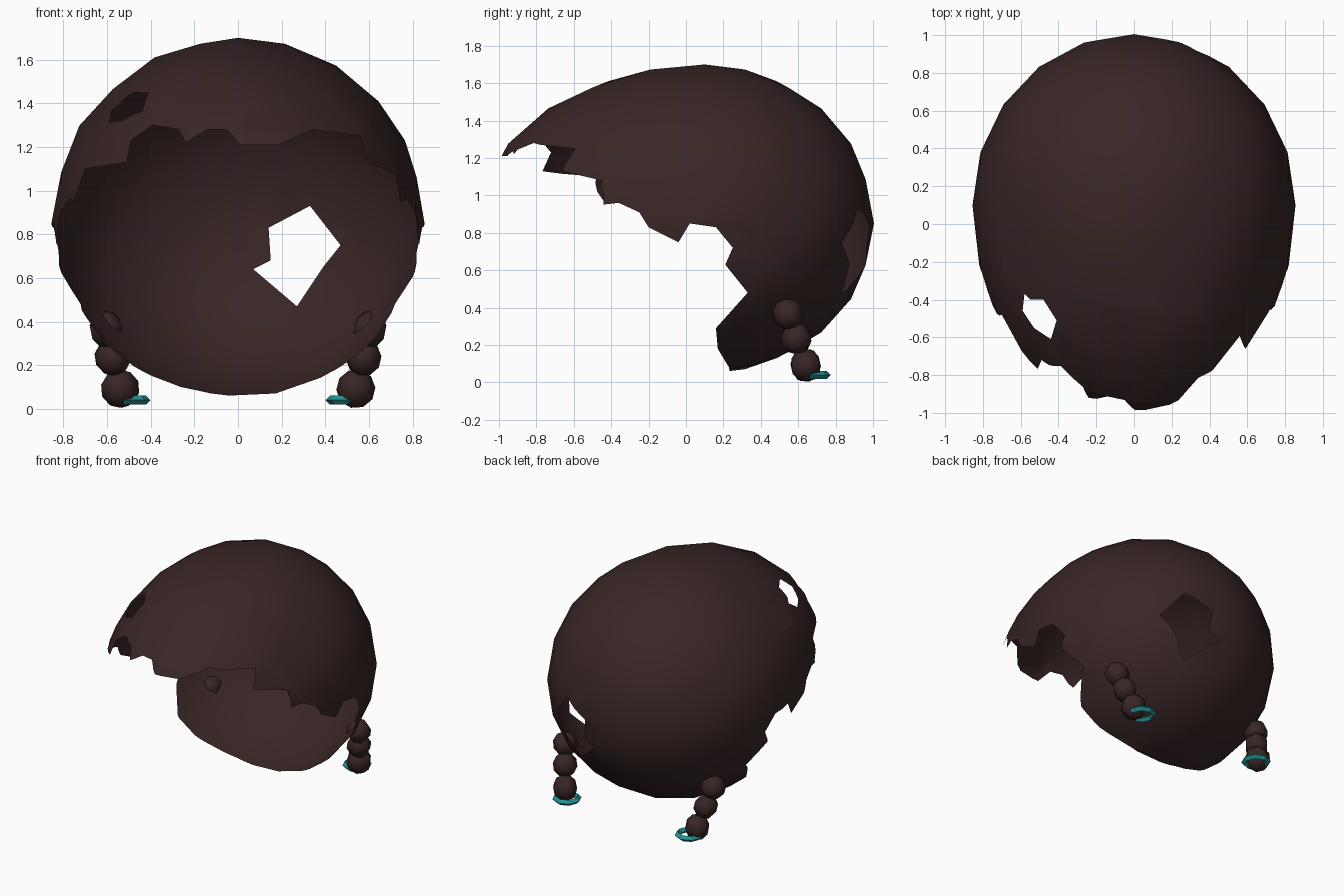
import bpy, bmesh, math
from mathutils import Vector

if "Cube" in bpy.data.objects:
    bpy.data.objects.remove(bpy.data.objects["Cube"])


def material(name, rgb):
    m = bpy.data.materials.new(name)
    m.diffuse_color = (*rgb, 1)
    m.use_nodes = True
    m.node_tree.nodes["Principled BSDF"].inputs["Base Color"].default_value = m.diffuse_color
    return m


brown = material("dark brown hair", (0.041, 0.019, 0.019))
teal = material("teal band", (0.018, 0.28, 0.28))


def inside(p, poly):
    hit = False
    for (ax, ay), (bx, by) in zip(poly, poly[1:] + poly[:1]):
        if (ay > p[1]) != (by > p[1]) and p[0] < (bx - ax) * (p[1] - ay) / (by - ay) + ax:
            hit = not hit
    return hit


def bisect(bm, faces, co, no):
    geom = set(faces)
    for f in faces:
        geom.update(f.edges)
        geom.update(f.verts)
    bmesh.ops.bisect_plane(bm, geom=list(geom), dist=1e-5, plane_co=co, plane_no=no)


def punch(bm, poly, a, b, where):
    """Cut a polygon drawn on axes a, b out of the faces accepted by where."""
    def to3(p):
        v = Vector((0, 0, 0))
        v[a], v[b] = p
        return v
    for p, q in zip(poly, poly[1:] + poly[:1]):
        lo = [min(p[i], q[i]) - 0.01 for i in (0, 1)]
        hi = [max(p[i], q[i]) + 0.01 for i in (0, 1)]
        near = []
        for f in bm.faces:
            if where(f.calc_center_median()) and all(
                    max(v.co[ax] for v in f.verts) > lo[i] and
                    min(v.co[ax] for v in f.verts) < hi[i]
                    for i, ax in enumerate((a, b))):
                near.append(f)
        if near:
            d = to3(q) - to3(p)
            n = Vector((0, 0, 0))
            n[a], n[b] = -d[b], d[a]
            bisect(bm, near, to3(p), n.normalized())
    gone = []
    for f in bm.faces:
        c = f.calc_center_median()
        if where(c) and inside((c[a], c[b]), poly):
            gone.append(f)
    bmesh.ops.delete(bm, geom=gone, context='FACES')


# Hair cap: egg-shaped shell, longer towards the forehead
bm = bmesh.new()
bmesh.ops.create_icosphere(bm, subdivisions=3, radius=1)
for v in bm.verts:
    x, y, z = v.co
    v.co = (x * 0.855, 0.1 + y * (1.215 if y < 0 else 0.905),
            0.85 + z * (0.85 if z > 0 else 0.805))

# Jagged fringe, then the sides and nape
SPLIT = -0.44
bisect(bm, bm.faces[:], (0, SPLIT, 0), (0, 1, 0))
fringe = [(-.95, -.2), (-.95, .93), (-.75, .95), (-.70, 1.10), (-.51, 1.13), (-.49, 1.23),
          (-.39, 1.30), (-.27, 1.28), (-.24, 1.22), (-.14, 1.28), (-.05, 1.28),
          (.01, 1.21), (.19, 1.21), (.34, 1.28), (.56, 1.25), (.59, 1.13),
          (.72, 1.08), (.75, .95), (.95, .93), (.95, -.2)]
punch(bm, fringe, 0, 2, lambda c: c.y < SPLIT)
sides = [(-.45, -.2), (-.45, .95), (-.36, .96), (-.25, .91), (-.20, .83), (-.04, .75),
         (.02, .85), (.16, .83), (.25, .72), (.21, .63), (.33, .48), (.16, .29),
         (.17, .18), (.23, .08), (.27, -.2)]
punch(bm, sides, 1, 2, lambda c: c.y > SPLIT)

# Torn holes at the back and above the forehead
back_hole = [(.14, .83), (.33, .93), (.47, .75), (.39, .65), (.27, .47), (.07, .64), (.15, .68)]
punch(bm, back_hole, 0, 2, lambda c: c.y > 0.4)
top_hole = [(-.58, -.37), (-.55, -.40), (-.48, -.40), (-.41, -.51), (-.44, -.61),
            (-.53, -.55), (-.59, -.46)]
punch(bm, top_hole, 0, 1, lambda c: c.y < 0 and c.z > 1.15)

for f in bm.faces:
    f.smooth = True
mesh = bpy.data.meshes.new("hair_cap")
bm.to_mesh(mesh)
bm.free()
cap = bpy.data.objects.new("hair_cap", mesh)
bpy.context.collection.objects.link(cap)
mesh.materials.append(brown)

# Braids of three beads, each tied with a band
for side, s in (("left", -1), ("right", 1)):
    beads = [(.605, .545, .365, .085), (.575, .59, .235, .085), (.54, .64, .092, .09)]
    for i, (x, y, z, r) in enumerate(beads):
        bpy.ops.mesh.primitive_uv_sphere_add(segments=6, ring_count=5, radius=r,
                                             location=(s * x, y, z),
                                             rotation=(0.15, s * 0.2, 0.3 * i))
        o = bpy.context.object
        o.name = f"{side}_braid_bead_{i + 1}"
        o.data.materials.append(brown)
        bpy.ops.object.shade_smooth()
    bpy.ops.mesh.primitive_torus_add(major_segments=8, minor_segments=4, major_radius=.078,
                                     minor_radius=.021, location=(s * .5, .675, .04))
    o = bpy.context.object
    o.name = f"{side}_braid_band"
    o.data.materials.append(teal)
